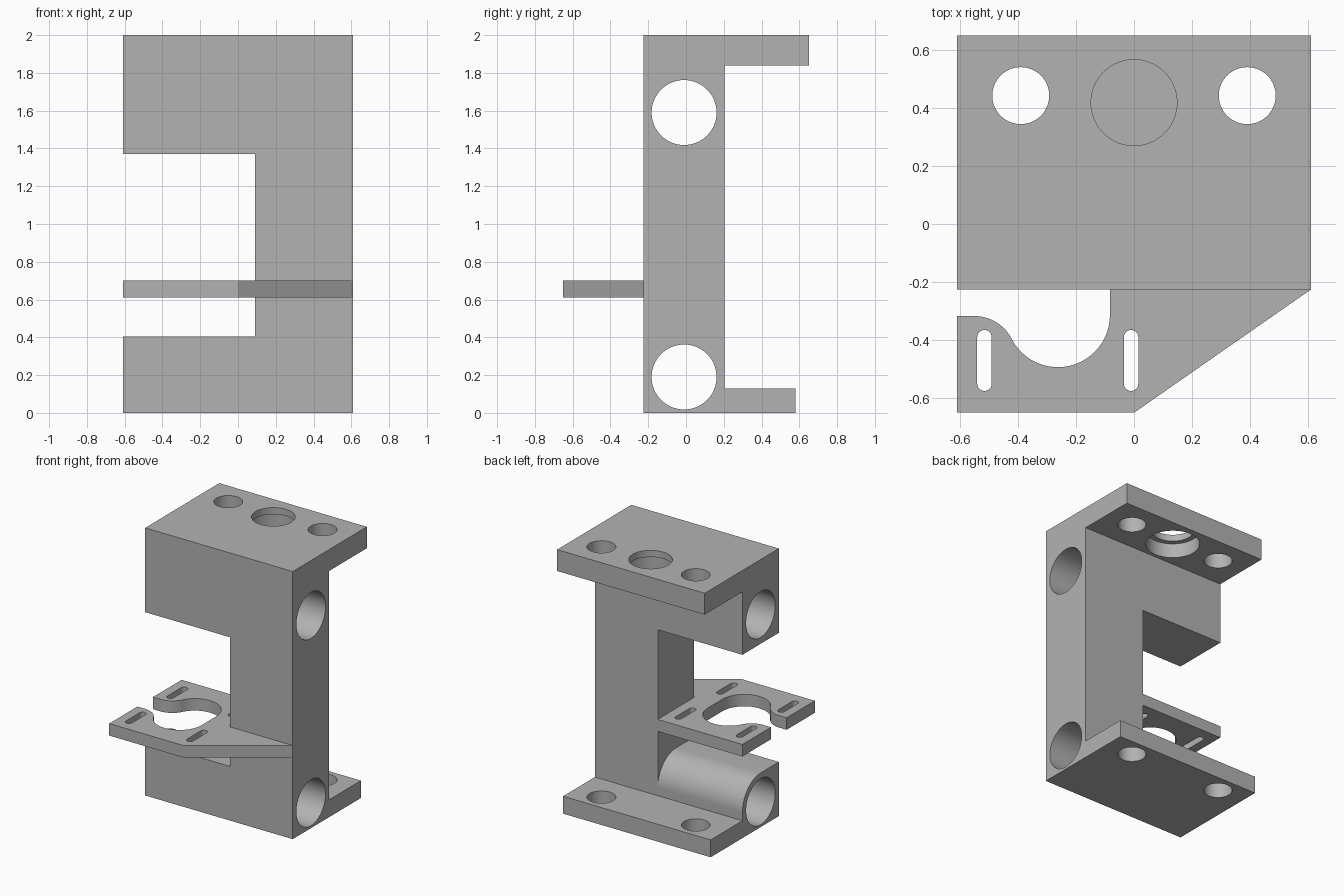
import bpy, bmesh
from math import sin, cos, radians, atan2, degrees
from mathutils import Vector

cube = bpy.data.objects.get("Cube")
if cube:
    bpy.data.objects.remove(cube, do_unlink=True)

grey = bpy.data.materials.new("plain grey")
grey.use_nodes = True
colour = (0.45, 0.45, 0.45, 1)
grey.diffuse_color = colour
grey.node_tree.nodes["Principled BSDF"].inputs["Base Color"].default_value = colour

HALF = 0.61            # half width of the bracket
FRONT, BACK = -0.225, 0.205
GAP_X = 0.09           # inner face of the column
ROD_Y, ROD_Z = -0.01, (0.19, 1.59)


def arc(cx, cy, r, start, end, n=24):
    """Points on an arc, angles in degrees."""
    angles = [radians(start + (end - start) * i / n) for i in range(n + 1)]
    return [(cx + r * cos(a), cy + r * sin(a)) for a in angles]


def circle(cx, cy, r):
    return arc(cx, cy, r, 0, 360, 64)[:-1]


def extrude(name, profile, axis, low, high):
    """Solid from a (y, z) profile along x, or an (x, y) profile along z."""
    def place(p, d):
        return (d, *p) if axis == "x" else (*p, d)
    bm = bmesh.new()
    face = bm.faces.new([bm.verts.new(place(p, low)) for p in profile])
    new = bmesh.ops.extrude_face_region(bm, geom=[face])["geom"]
    shift = Vector(place((0, 0), high - low))
    bmesh.ops.translate(bm, vec=shift, verts=[v for v in new if isinstance(v, bmesh.types.BMVert)])
    bmesh.ops.recalc_face_normals(bm, faces=bm.faces)
    mesh = bpy.data.meshes.new(name)
    bm.to_mesh(mesh)
    bm.free()
    mesh.materials.append(grey)
    obj = bpy.data.objects.new(name, mesh)
    bpy.context.collection.objects.link(obj)
    return obj


def activate(obj):
    bpy.ops.object.select_all(action="DESELECT")
    obj.select_set(True)
    bpy.context.view_layer.objects.active = obj


def cut(target, cutter):
    cutter.hide_render = True
    mod = target.modifiers.new("cut", "BOOLEAN")
    mod.operation, mod.solver, mod.object = "DIFFERENCE", "EXACT", cutter
    activate(target)
    bpy.ops.object.modifier_apply(modifier=mod.name)
    bpy.data.objects.remove(cutter, do_unlink=True)


# Main bracket: column with a flange at the top and the bottom
bracket = extrude("bracket_body", [
    (FRONT, 0), (0.58, 0), (0.58, 0.13), (BACK, 0.13),
    (BACK, 1.84), (0.65, 1.84), (0.65, 2), (FRONT, 2)], "x", -HALF, HALF)

# Side gap, leaving the lower arm rounded at its back around the rod hole
gap = [(-0.4, 1.37), (-0.4, 0.405)]
gap += arc(ROD_Y, ROD_Z[0], BACK - ROD_Y, 90, 0)
gap += [(0.4, ROD_Z[0]), (0.4, 1.37)]
cut(bracket, extrude("gap_cutter", gap, "x", -0.8, GAP_X))

# Rod holes through the full width
for z in ROD_Z:
    cut(bracket, extrude("rod_cutter", circle(ROD_Y, z, 0.172), "x", -0.8, 0.8))

# Vertical holes through both flanges
for x in (-0.39, 0.39):
    cut(bracket, extrude("bolt_cutter", circle(x, 0.442, 0.098), "z", -0.2, 2.2))

# Bearing seat in the top flange, open below with a lip above
cut(bracket, extrude("lip_cutter", circle(0, 0.418, 0.148), "z", 1.7, 2.2))
cut(bracket, extrude("seat_cutter", circle(0, 0.418, 0.187), "z", 1.7, 1.95))

# Mounting plate with a keyhole opening, symmetric about the column front
R_IN, R_OUT = 0.179, 0.145
inner, outer = (-0.262, -0.314), (-0.55, -0.462)
join = degrees(atan2(inner[1] - outer[1], inner[0] - outer[0]))
half = [(-HALF, -0.317)]
half += arc(*outer, R_OUT, 90, join)
half += arc(*inner, R_IN, 180 + join, 360)[1:]
mirrored = [(x, 2 * FRONT - y) for x, y in reversed(half)]
outline = [(-HALF, BACK), (GAP_X, BACK), (GAP_X, FRONT), (HALF, FRONT),
           (0, -0.65), (-HALF, -0.65)]
plate = extrude("mounting_plate", half + mirrored + outline, "z", 0.61, 0.70)

# Four adjustment slots
for x in (-0.515, -0.01):
    for side in (-1, 1):
        y = FRONT + side * 0.245
        slot = arc(x, y + 0.08, 0.025, 0, 180, 12) + arc(x, y - 0.08, 0.025, 180, 360, 12)
        cut(plate, extrude("slot_cutter", slot, "z", 0.5, 0.8))

for part in (bracket, plate):
    activate(part)
    bpy.ops.object.shade_smooth_by_angle(angle=radians(30))
